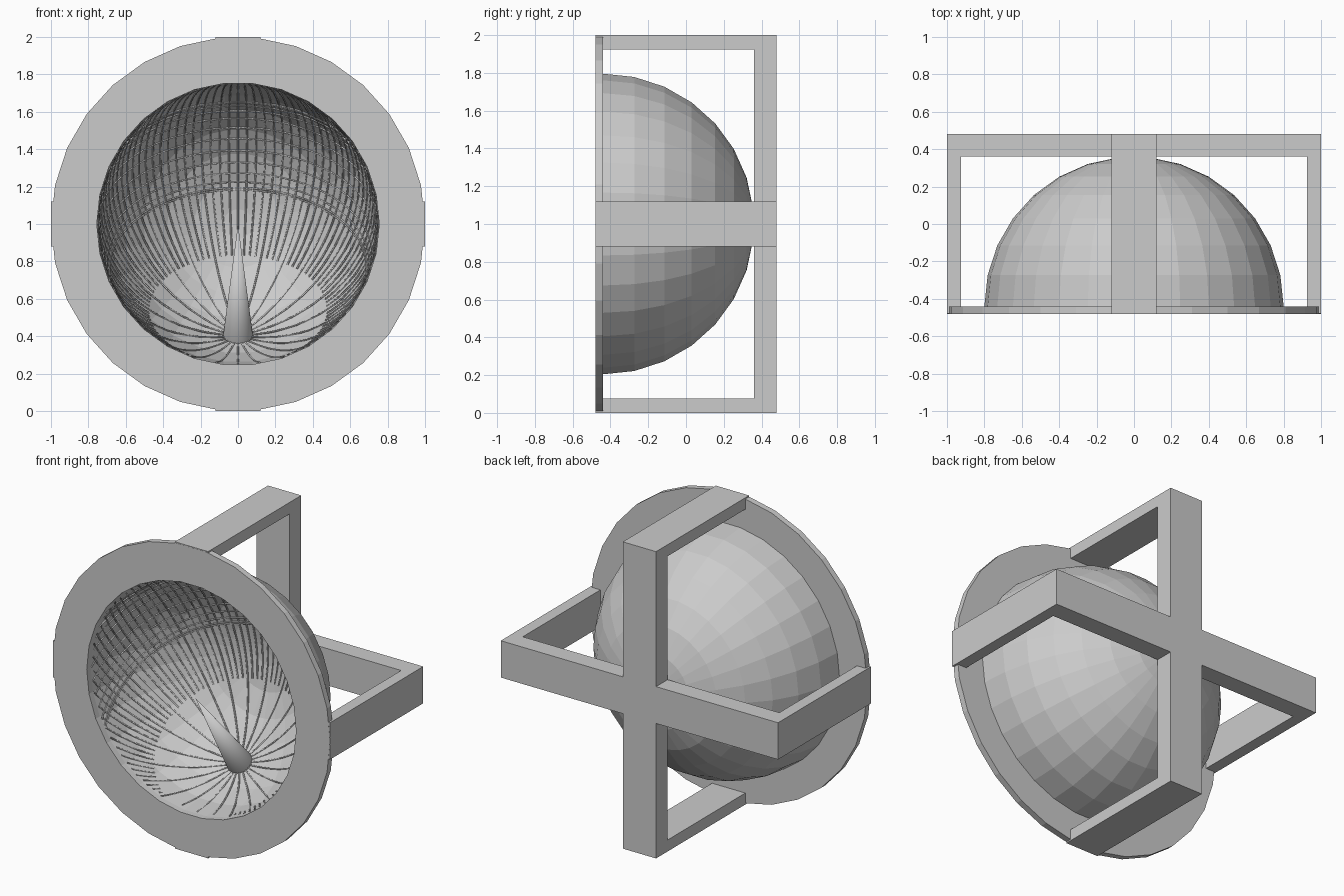
import bpy, bmesh
from math import sin, cos, pi, radians, asin
from mathutils import Vector, Matrix

if "Cube" in bpy.data.objects:
    bpy.data.objects.remove(bpy.data.objects["Cube"])

C = Vector((0, -0.44, 1.0))          # centre of the bowl opening
R_IN, R_OUT, SIDES = 0.755, 0.80, 30


def add_object(name, bm):
    bmesh.ops.recalc_face_normals(bm, faces=bm.faces)
    me = bpy.data.meshes.new(name)
    bm.to_mesh(me)
    bm.free()
    ob = bpy.data.objects.new(name, me)
    bpy.context.collection.objects.link(ob)
    return ob


def lathe(name, profile, closed):
    """Revolve (radius, y) points about the bowl axis."""
    bm = bmesh.new()
    vs = [bm.verts.new((r, y, 1.0)) for r, y in profile]
    pairs = list(zip(vs, vs[1:])) + ([(vs[-1], vs[0])] if closed else [])
    edges = [bm.edges.new(p) for p in pairs]
    bmesh.ops.spin(bm, geom=vs + edges, cent=(0, 0, 1), axis=(0, 1, 0),
                   angle=2 * pi, steps=SIDES)
    bmesh.ops.remove_doubles(bm, verts=bm.verts, dist=1e-4)
    return add_object(name, bm)


# Hemispherical bowl: outer skin, pole, inner skin
def arc(r):
    return [(r * cos(radians(a)), C.y + r * sin(radians(a)))
            for a in range(0, 85, 12)] + [(0, C.y + r)]


lathe("bowl", arc(R_OUT) + arc(R_IN)[::-1], False)

# Flat rim plate
lathe("rim_plate", [(R_IN, -0.48), (1.0, -0.48), (1.0, -0.44), (R_IN, -0.44)], True)


# Crossed U-shaped stand frames
def stand(name, turn):
    bm = bmesh.new()
    pts = [(-0.479, 1), (0.48, 1), (0.48, -1), (-0.479, -1),
           (-0.479, -0.925), (0.36, -0.925), (0.36, 0.925), (-0.479, 0.925)]
    f = bm.faces.new([bm.verts.new((-0.12, y, z)) for y, z in pts])
    ext = bmesh.ops.extrude_face_region(bm, geom=[f])["geom"]
    bmesh.ops.translate(bm, vec=(0.24, 0, 0),
                        verts=[v for v in ext if isinstance(v, bmesh.types.BMVert)])
    bm.transform(Matrix.Translation((0, 0, 1)) @ Matrix.Rotation(turn, 4, 'Y'))
    return add_object(name, bm)


stand("vertical_stand_frame", 0)
stand("horizontal_stand_frame", pi / 2)

# Polar axis of the dial, tilted for latitude 37.5 degrees
LAT = radians(37.5)
axis = Vector((0, sin(LAT), -cos(LAT)))
up = Vector((0, cos(LAT), sin(LAT)))

# Pointer cone from the bowl wall to the opening centre
bm = bmesh.new()
bmesh.ops.create_cone(bm, cap_ends=True, segments=32, radius1=0.08, radius2=0.0, depth=R_IN)
rot = (-axis).to_track_quat('Z', 'Y').to_matrix().to_4x4()
bm.transform(Matrix.Translation(C + axis * R_IN / 2) @ rot)
pointer = add_object("pointer", bm)
bpy.context.view_layer.objects.active = pointer
pointer.select_set(True)
bpy.ops.object.shade_smooth_by_angle(angle=radians(40))
pointer.select_set(False)


# Engraved line sets, drawn as thin tubes clipped to the bowl
def direction(t, h):
    return axis * cos(t) + (up * cos(h) + Vector((1, 0, 0)) * sin(h)) * sin(t)


def line_set(name, paths):
    cu = bpy.data.curves.new(name, 'CURVE')
    cu.dimensions = '3D'
    cu.bevel_depth = 0.005
    cu.bevel_resolution = 0
    for path in paths:
        pts = [C + d * 0.749 for d in path if d.y >= 0]
        if len(pts) < 2:
            continue
        sp = cu.splines.new('POLY')
        sp.points.add(len(pts) - 1)
        for p, co in zip(sp.points, pts):
            p.co = (*co, 1)
    ob = bpy.data.objects.new(name, cu)
    bpy.context.collection.objects.link(ob)
    bpy.context.view_layer.objects.active = ob
    ob.select_set(True)
    bpy.ops.object.convert(target='MESH')
    bpy.context.object.data.shade_flat()
    bpy.context.object.select_set(False)


# Hour lines run from the pointer; quarter lines start further out
hours = []
for i in range(96):
    start = 5 if i % 4 == 0 else 39.5
    hours.append([direction(radians(start + k * (175 - start) / 70), radians(i * 3.75))
                  for k in range(71)])
line_set("hour_lines", hours)

# Thirteen season lines across the hours
seasons = []
for k in range(13):
    dec = asin(sin(radians(23.44)) * cos(radians(15 * k)))
    seasons.append([direction(pi / 2 + dec, radians(h)) for h in range(-150, 151, 2)])
line_set("season_lines", seasons)
